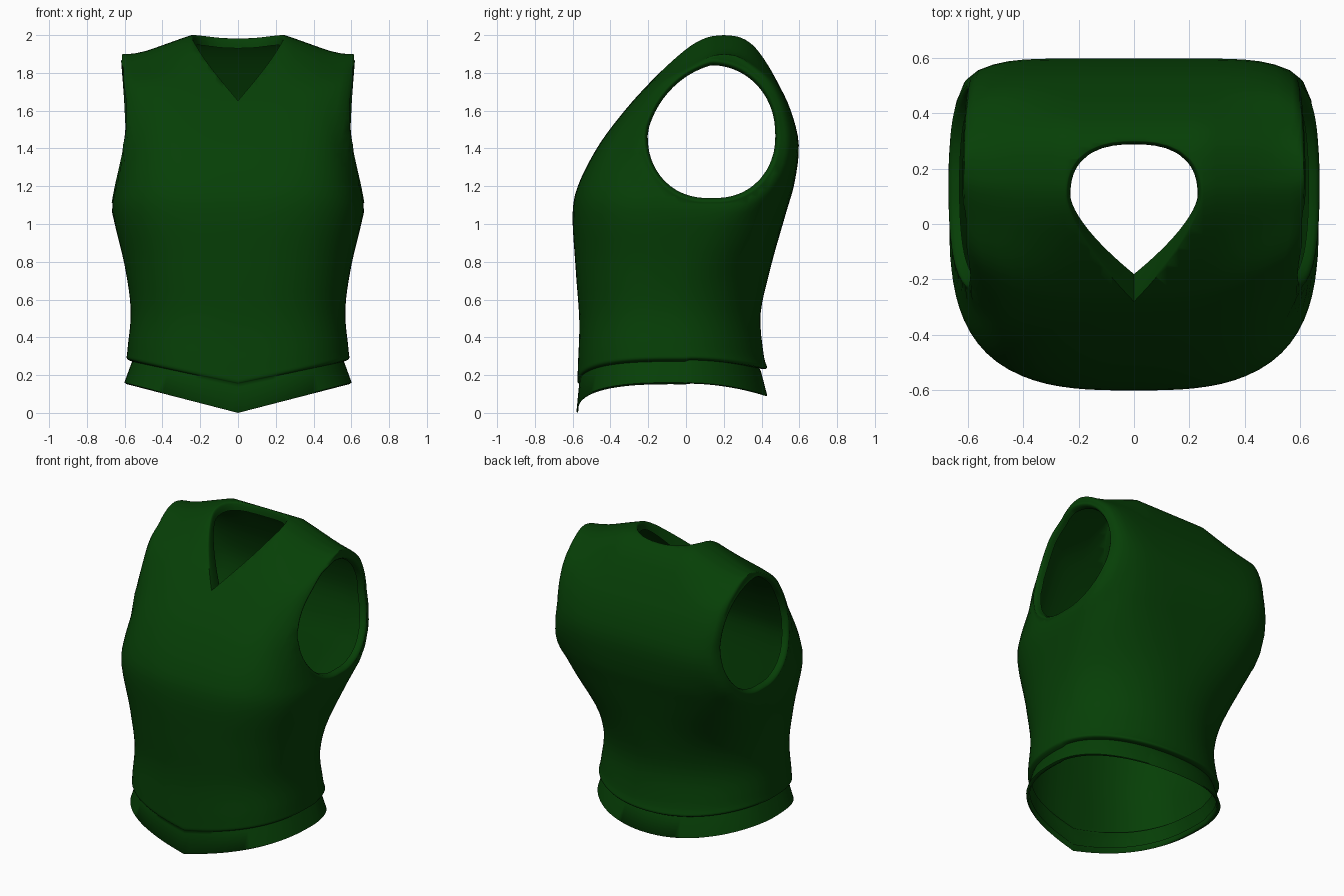
import bpy
import bmesh
import math

if "Cube" in bpy.data.objects:
    bpy.data.objects.remove(bpy.data.objects["Cube"], do_unlink=True)

COLUMNS = 96
STEPS = 4

# Torso stations: height, half width, front y, back y, front and back squareness
STATIONS = [
    (.295, .59, -.575, .43, 2.6, 2.1),
    (.36, .583, -.572, .41, 2.6, 2.1),
    (.55, .568, -.565, .395, 2.6, 2.1),
    (.78, .60, -.585, .45, 2.7, 2.3),
    (1.06, .663, -.60, .53, 3, 3.4),
    (1.22, .648, -.565, .575, 3.4, 4.5),
    (1.42, .61, -.46, .597, 4, 6.5),
    (1.6, .60, -.325, .555, 4.5, 8),
    (1.75, .60, -.19, .485, 5, 8),
    (1.87, .605, -.065, .415, 5, 7),
    (1.95, .605, .035, .35, 5, 6),
    (1.99, .605, .12, .28, 5, 5),
    (2, .60, .2, .2, 5, 5),
]

# Lower band, from the inside of the hem out and up to the groove
HEM = [(.19, .97), (.165, .975), (.155, .995), (.16, 1.02), (.265, .96),
       (.28, .95), (.283, .975), (.287, .992)]


def clamp(t):
    return max(0.0, min(1.0, t))


def smooth(t):
    t = clamp(t)
    return t * t * (3 - 2 * t)


def interp(points, t):
    """Piecewise linear lookup."""
    for (a, u), (b, v) in zip(points, points[1:]):
        if t <= b:
            return u + (v - u) * clamp((t - a) / (b - a))
    return points[-1][1]


def spline(rows, steps):
    """Smooth interpolation through table rows."""
    out = []
    last = len(rows) - 1
    for i in range(last):
        quad = list(zip(rows[max(i - 1, 0)], rows[i], rows[i + 1],
                        rows[min(i + 2, last)]))
        for k in range(steps):
            t = k / steps
            out.append([b + .5 * t * (c - a + t * (2 * a - 5 * b + 4 * c - d
                        + t * (3 * (b - c) + d - a))) for a, b, c, d in quad])
    out.append(list(rows[-1]))
    return out


def ring_points(station, scale=1.0):
    """One horizontal cross-section with pointed hem and sloped shoulders."""
    z, width, front, back, p_front, p_back = station
    mid = front + interp([(.7, .5), (1.3, .6)], z) * (back - front)
    front_scale = 1 - (1 - scale) * .4
    back_scale = 1 - (1 - scale) * 1.6 if scale < 1 else 1
    points = []
    for j in range(COLUMNS):
        angle = math.tau * j / COLUMNS
        c, s = math.cos(angle), math.sin(angle)
        p = p_back if s > 0 else p_front
        r = (abs(c) ** p + abs(s) ** p) ** (-1 / p)
        depth = (back - mid) * back_scale if s > 0 else (mid - front) * front_scale
        x, y = width * scale * c * r, mid + depth * s * r
        if y < 0:
            dip = .155 * clamp(1 - abs(x) / .6)
        else:
            dip = .065 * (y / .42) ** 2
        dip *= interp([(.155, 1), (.28, .82), (.8, 0)], z)
        drop = .1 * clamp((abs(x) - .25) / .28) * smooth((z - 1.7) / .3)
        points.append((x, y, z - dip - drop))
    return points


def armhole(co):
    """Negative inside the arm openings."""
    if abs(co.x) < .4:
        return 1.0
    u, v = (co.y - .135) / .365, (co.z - 1.49) / .38
    flat = .25 * max(0, -u) * max(0, v)
    return math.hypot(u, v) - 1 + flat - .09 * abs(u) * max(0, -v)


def neckline(co):
    """Negative inside the V neck opening."""
    if co.y > .1:
        return ((abs(co.x) / .245) ** 2.5 + ((co.y - .1) / .2) ** 2.5) ** .4 - 1
    return abs(co.x) / .245 - 1 + ((.1 - co.y) / .38) ** 1.5


def trim(bm, field):
    """Cut the sheet along field = 0 and drop the negative side."""
    value = {}
    for v in bm.verts:
        f = field(v.co)
        value[v] = f if abs(f) > 1e-5 else 1e-5
    cuts = []
    for e in list(bm.edges):
        start, end = e.verts
        a, b = value[start], value[end]
        if a * b < 0:
            vert = bmesh.utils.edge_split(e, start, a / (a - b))[1]
            value[vert] = 0.0
            cuts.append(vert)
    bmesh.ops.connect_verts(bm, verts=cuts)
    inside = [f for f in bm.faces if sum(value[v] for v in f.verts) < 0]
    bmesh.ops.delete(bm, geom=inside, context='FACES')


def roll_edge(bm, chosen, moves):
    """Extrude an open border through a series of vertex moves."""
    edges = [e for e in bm.edges
             if e.is_boundary and all(chosen(v.co) for v in e.verts)]
    for move in moves:
        geom = bmesh.ops.extrude_edge_only(bm, edges=edges)["geom"]
        edges = [g for g in geom if isinstance(g, bmesh.types.BMEdge)]
        for v in [g for g in geom if isinstance(g, bmesh.types.BMVert)]:
            move(v.co)


def arm_move(scale, outward):
    def move(co):
        co.y = .135 + (co.y - .135) * scale
        co.z = 1.49 + (co.z - 1.49) * scale
        co.x += outward if co.x > 0 else -outward
    return move


def neck_move(side, front, fall):
    def move(co):
        co.x *= side
        co.y = .1 + (co.y - .1) * (front if co.y < .1 else side)
        co.z -= fall
    return move


# Vest body: loft from the inner hem up to the shoulder ridge
bm = bmesh.new()
sections = [ring_points([z] + list(STATIONS[0][1:]), s) for z, s in HEM]
sections += [ring_points(station) for station in spline(STATIONS, STEPS)]
rings = [[bm.verts.new(p) for p in section] for section in sections]
for low, high in zip(rings, rings[1:]):
    for j in range(COLUMNS):
        k = (j + 1) % COLUMNS
        bm.faces.new((low[j], low[k], high[k], high[j]))
bmesh.ops.remove_doubles(bm, verts=rings[-1], dist=1e-4)

# Flatten the sides around the arm openings
RIM = [(1.08, .67), (1.2, .648), (1.35, .614), (1.5, .592), (1.7, .602), (1.9, .617)]
for v in bm.verts:
    weight = 1 - smooth(armhole(v.co) / .25)
    weight *= clamp((abs(v.co.x) - .48) / .1)
    if weight > 0:
        target = math.copysign(interp(RIM, v.co.z), v.co.x)
        v.co.x += (target - v.co.x) * weight

# Arm and neck openings with rolled edges
trim(bm, armhole)
trim(bm, neckline)
roll_edge(bm, lambda co: abs(co.x) > .4 and co.z > .9,
          [arm_move(.985, .004), arm_move(.975, -.003),
           arm_move(.975, -.012), arm_move(.985, -.025)])
roll_edge(bm, lambda co: abs(co.x) < .35 and co.z > 1.4,
          [neck_move(.985, .97, .002), neck_move(.98, .93, .01),
           neck_move(.98, .88, .02), neck_move(.99, .93, .02)])
bmesh.ops.recalc_face_normals(bm, faces=bm.faces[:])

mesh = bpy.data.meshes.new("vest")
bm.to_mesh(mesh)
bm.free()
vest = bpy.data.objects.new("vest", mesh)
bpy.context.collection.objects.link(vest)

# Dark green cloth
green = bpy.data.materials.new("dark green cloth")
green.use_nodes = True
color = (.002, .05, .002, 1)
green.diffuse_color = color
green.node_tree.nodes["Principled BSDF"].inputs["Base Color"].default_value = color
mesh.materials.append(green)

bpy.ops.object.select_all(action='DESELECT')
vest.select_set(True)
bpy.context.view_layer.objects.active = vest
bpy.ops.object.shade_smooth_by_angle(angle=math.radians(65))
